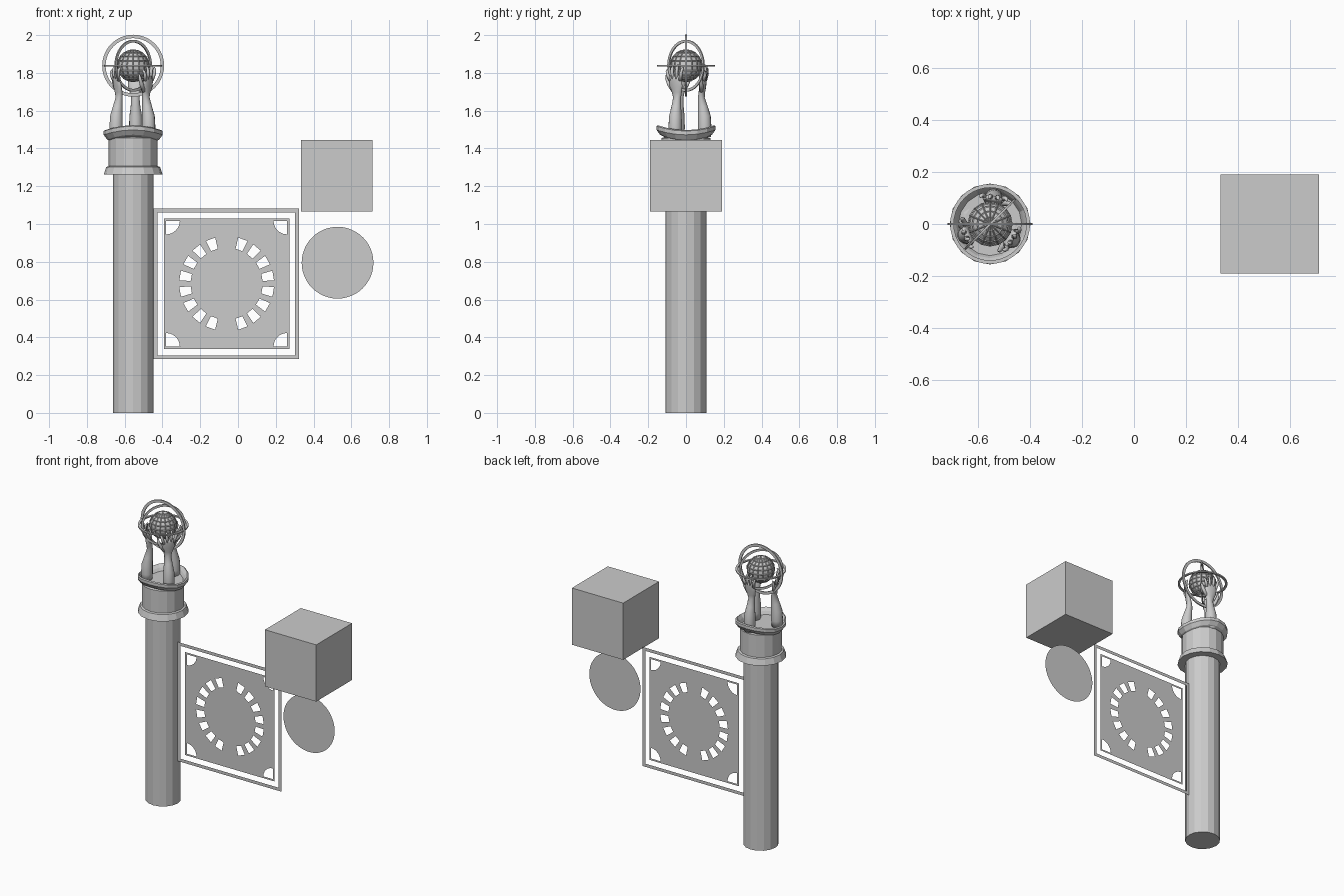
import bpy, bmesh, math
from mathutils import Vector, Matrix

if "Cube" in bpy.data.objects:
    bpy.data.objects.remove(bpy.data.objects["Cube"])

CX = -0.555          # column axis
GZ = 1.838           # globe centre height
stone = bpy.data.materials.new("plain_grey")
stone.diffuse_color = (0.6, 0.6, 0.6, 1)
stone.use_nodes = True
stone.node_tree.nodes["Principled BSDF"].inputs["Base Color"].default_value = stone.diffuse_color


def finish(name, bm, smooth=False):
    bmesh.ops.recalc_face_normals(bm, faces=bm.faces)
    me = bpy.data.meshes.new(name)
    bm.to_mesh(me)
    bm.free()
    me.materials.append(stone)
    for p in me.polygons:
        p.use_smooth = smooth
    ob = bpy.data.objects.new(name, me)
    bpy.context.collection.objects.link(ob)
    return ob


def lathe(name, profile, n, wave=lambda r, z, a: 0):
    bm = bmesh.new()
    rings = []
    for r, z in profile:
        rings.append([bm.verts.new((CX + r * math.cos(a), r * math.sin(a), z + wave(r, z, a)))
                      for a in (2 * math.pi * i / n for i in range(n))])
    for A, B in zip(rings, rings[1:]):
        for i in range(n):
            j = (i + 1) % n
            bm.faces.new((A[i], A[j], B[j], B[i]))
    bm.faces.new(rings[0])
    bm.faces.new(rings[-1])
    return finish(name, bm)


def tube(bm, pts, sizes, side, n=10):
    """Sweep an ellipse (width along side, depth across it) along pts."""
    pts = [Vector(p) for p in pts]
    rings = []
    for i, p in enumerate(pts):
        t = (pts[min(i + 1, len(pts) - 1)] - pts[max(i - 1, 0)]).normalized()
        s = (side - t * side.dot(t)).normalized()
        d = t.cross(s)
        w, h = sizes[i]
        rings.append([bm.verts.new(p + s * w * math.cos(a) + d * h * math.sin(a))
                      for a in (2 * math.pi * k / n for k in range(n))])
    for A, B in zip(rings, rings[1:]):
        for i in range(n):
            j = (i + 1) % n
            bm.faces.new((A[i], A[j], B[j], B[i]))
    bm.faces.new(rings[0])
    bm.faces.new(rings[-1])


def flat_shape(name, loops):
    """Zero-thickness plate in the y = 0 plane; inner loops become holes."""
    cu = bpy.data.curves.new(name, 'CURVE')
    cu.dimensions = '2D'
    cu.fill_mode = 'BOTH'
    for loop in loops:
        sp = cu.splines.new('POLY')
        sp.points.add(len(loop) - 1)
        for p, (x, z) in zip(sp.points, loop):
            p.co = (x, z, 0, 1)
        sp.use_cyclic_u = True
    tmp = bpy.data.objects.new(name + "_outline", cu)
    bpy.context.collection.objects.link(tmp)
    bpy.context.view_layer.update()
    me = bpy.data.meshes.new_from_object(tmp.evaluated_get(bpy.context.evaluated_depsgraph_get()))
    bpy.data.objects.remove(tmp)
    me.transform(Matrix.Rotation(math.pi / 2, 4, 'X'))
    me.materials.clear()
    me.materials.append(stone)
    ob = bpy.data.objects.new(name, me)
    bpy.context.collection.objects.link(ob)


def rect(x0, x1, z0, z1):
    return [(x0, z0), (x1, z0), (x1, z1), (x0, z1)]


# Column and capital
lathe("column", [(0.108, 0), (0.108, 1.27)], 16)
lathe("capital", [(0.1, 1.262), (0.156, 1.262), (0.142, 1.302), (0.13, 1.306), (0.13, 1.455),
                  (0.10, 1.465)], 16)
lathe("capital_rim", [(0.12, 1.45), (0.138, 1.46), (0.156, 1.485), (0.156, 1.505), (0.148, 1.51),
                      (0.132, 1.49), (0.122, 1.47)], 16,
      lambda r, z, a: -0.013 * math.cos(2 * a))

# Globe with raised latitude and longitude bars
bm = bmesh.new()
bmesh.ops.create_uvsphere(bm, u_segments=16, v_segments=10, radius=0.083)
bmesh.ops.translate(bm, vec=(CX, 0, GZ), verts=bm.verts)
finish("globe", bm)
bm = bmesh.new()
bmesh.ops.create_uvsphere(bm, u_segments=16, v_segments=10, radius=0.084)
bmesh.ops.translate(bm, vec=(CX, 0, GZ), verts=bm.verts)
grid = finish("globe_grid", bm)
m = grid.modifiers.new("bars", 'WIREFRAME')
m.thickness = 0.006


# Rings round the globe: flat bands in three planes
def ring(name, R, w, thick, rot):
    bm = bmesh.new()
    n = 40
    sec = [(R, -thick), (R, thick), (R - w, thick), (R - w, -thick)]
    rows = [[bm.verts.new((r * math.cos(a), r * math.sin(a), z)) for r, z in sec]
            for a in (2 * math.pi * i / n for i in range(n))]
    for i in range(n):
        A, B = rows[i], rows[(i + 1) % n]
        for k in range(4):
            bm.faces.new((A[k], A[(k + 1) % 4], B[(k + 1) % 4], B[k]))
    bmesh.ops.transform(bm, matrix=Matrix.Translation((CX, 0, GZ)) @ rot, verts=bm.verts)
    finish(name, bm)


upright = Matrix.Rotation(math.pi / 2, 4, 'X')
ring("outer_ring", 0.164, 0.018, 0.004, upright)
ring("level_ring", 0.154, 0.014, 0.004, Matrix.Identity(4))
ring("diagonal_ring", 0.137, 0.014, 0.004, Matrix.Rotation(math.pi / 4, 4, 'Z') @ upright)

# Three forearms with hands cupping the globe
for k, ang in enumerate((82, 205, 325)):
    a = math.radians(ang)
    out = Vector((math.cos(a), math.sin(a), 0))
    side = Vector((-math.sin(a), math.cos(a), 0))

    def P(r, z, s=0.0):
        return Vector((CX, 0, z)) + out * r + side * s

    bm = bmesh.new()
    tube(bm, [P(0.1, 1.46), P(0.1, 1.51), P(0.098, 1.57), P(0.09, 1.62), P(0.082, 1.67),
              P(0.085, 1.70), P(0.092, 1.73), P(0.098, 1.765), P(0.102, 1.785)],
         [(0.033, 0.033), (0.036, 0.036), (0.034, 0.034), (0.026, 0.026), (0.022, 0.018),
          (0.031, 0.017), (0.041, 0.015), (0.041, 0.012), (0.034, 0.008)], side, 14)
    # fingers
    for i, length in enumerate((0.055, 0.075, 0.082, 0.07)):
        s = (i - 1.5) * 0.021
        f = (i - 1.5) * 0.007
        tube(bm, [P(0.098, 1.76, s), P(0.107, 1.76 + length * 0.5, s + f),
                  P(0.105, 1.76 + length * 0.85, s + f * 1.6), P(0.098, 1.76 + length, s + f * 2)],
             [(0.010, 0.010), (0.009, 0.009), (0.008, 0.008), (0.004, 0.004)], side, 8)
    # thumb
    tube(bm, [P(0.085, 1.705, -0.02), P(0.088, 1.74, -0.048), P(0.088, 1.77, -0.062),
              P(0.084, 1.795, -0.066)],
         [(0.014, 0.012), (0.011, 0.011), (0.009, 0.009), (0.004, 0.004)], side, 8)
    finish("arm_and_hand_%d" % (k + 1), bm, True)

# Hanging sign: thin frame and pierced panel
flat_shape("sign_frame", [rect(-0.447, 0.323, 0.284, 1.082), rect(-0.426, 0.302, 0.305, 1.061)])
X0, X1, Z0, Z1 = -0.392, 0.272, 0.339, 1.029
SX, SZ = (X0 + X1) / 2, (Z0 + Z1) / 2
loops = [rect(X0, X1, Z0, Z1)]
for sx in (-1, 1):                       # quarter-round corner openings
    for sz in (-1, 1):
        cx, cz = SX + sx * 0.320, SZ + sz * 0.333
        arc = [(cx - sx * 0.072 * math.cos(t), cz - sz * 0.072 * math.sin(t))
               for t in (math.pi / 2 * i / 6 for i in range(7))]
        loops.append([(cx, cz)] + arc)
for i in range(18):                      # wheel of slots, none at top and bottom
    d = 10 + 20 * i
    if d in (90, 270):
        continue
    c, s = math.cos(math.radians(d)), math.sin(math.radians(d))
    loops.append([(SX + c * r - s * w, SZ + s * r + c * w)
                  for r, w in ((0.19, -0.019), (0.25, -0.026), (0.25, 0.026), (0.19, 0.019))])
flat_shape("sign_panel", loops)

# Round plate and block
flat_shape("round_plate", [[(0.527 + 0.19 * math.cos(t), 0.795 + 0.19 * math.sin(t))
                            for t in (2 * math.pi * i / 48 for i in range(48))]])
bm = bmesh.new()
bmesh.ops.create_cube(bm, size=0.38)
bmesh.ops.translate(bm, vec=(0.523, 0, 1.255), verts=bm.verts)
finish("block", bm)
